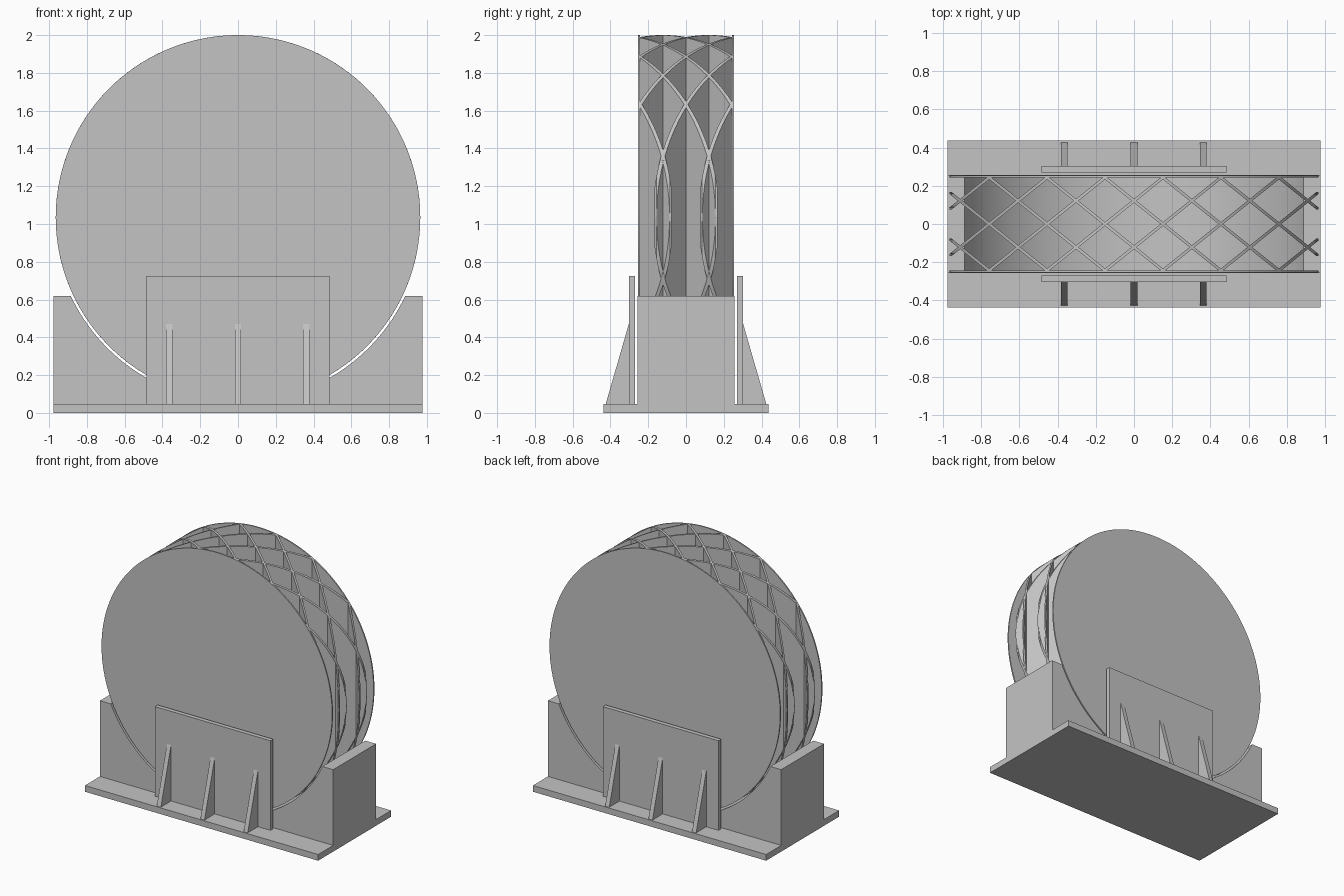
import bpy, bmesh
from math import sqrt, sin, cos, acos, atan2, pi

cube = bpy.data.objects.get("Cube")
if cube:
    bpy.data.objects.remove(cube, do_unlink=True)

grey = bpy.data.materials.new("light_grey")
grey.use_nodes = True
COLOUR = (0.55, 0.55, 0.55, 1)
grey.diffuse_color = COLOUR
grey.node_tree.nodes["Principled BSDF"].inputs["Base Color"].default_value = COLOUR

R, CZ = 0.965, 1.035          # drum radius and axis height
FLOOR = 0.047                 # top of the base plate
DISC_IN, DISC_OUT = 0.243, 0.253


def finish(name, bm, smooth=False):
    bmesh.ops.recalc_face_normals(bm, faces=bm.faces)
    mesh = bpy.data.meshes.new(name)
    bm.to_mesh(mesh)
    bm.free()
    mesh.materials.append(grey)
    obj = bpy.data.objects.new(name, mesh)
    bpy.context.collection.objects.link(obj)
    if smooth:
        bpy.ops.object.select_all(action='DESELECT')
        obj.select_set(True)
        bpy.context.view_layer.objects.active = obj
        bpy.ops.object.shade_smooth_by_angle()
    return obj


def prism(name, points, axis, lo, hi, smooth=False):
    """Extrude a profile along x (points are y, z) or y (points are x, z)."""
    bm = bmesh.new()

    def place(p, d):
        return (d, p[0], p[1]) if axis == "x" else (p[0], d, p[1])

    a = [bm.verts.new(place(p, lo)) for p in points]
    b = [bm.verts.new(place(p, hi)) for p in points]
    bm.faces.new(a)
    bm.faces.new(b[::-1])
    for i in range(len(a)):
        j = (i + 1) % len(a)
        bm.faces.new((a[i], b[i], b[j], a[j]))
    return finish(name, bm, smooth)


def rect(w, z0, z1):
    return [(-w, z0), (w, z0), (w, z1), (-w, z1)]


# Base plate
prism("base_plate", rect(0.976, 0, FLOOR), "y", -0.436, 0.436)

# Cradle block with a round seat for the drum
SEAT, TOP = 0.978, 0.62
half = acos((CZ - TOP) / SEAT)
arc = [(SEAT * sin(a), CZ - SEAT * cos(a))
       for a in (half - 2 * half * i / 64 for i in range(65))]
prism("cradle_block", [(-0.976, FLOOR), (0.976, FLOOR), (0.976, TOP)] + arc + [(-0.976, TOP)],
      "y", -0.256, 0.256, True)

# Side discs, side plates and gussets on front and back
circle = [(R * cos(2 * pi * i / 160), CZ + R * sin(2 * pi * i / 160)) for i in range(160)]
for side, s in (("front", -1), ("back", 1)):
    prism(side + "_disc", circle, "y", s * DISC_IN, s * DISC_OUT, True)
    prism(side + "_plate", rect(0.484, FLOOR, 0.725), "y", s * 0.27, s * 0.303)
    for label, x in (("right", -0.365), ("middle", 0), ("left", 0.362)):
        prism(f"{side}_{label}_gusset",
              [(s * 0.303, FLOOR), (s * 0.425, FLOOR), (s * 0.303, 0.47)],
              "x", x - 0.017, x + 0.017)

# Diagonal upright walls between the discs, trimmed to the drum outline
CELL = 0.303
SLOPE = CELL / DISC_IN
HALF_WALL = 0.0125
STEPS = 28


def wall(bm, c, sign):
    xa, xb = max(-R, c - CELL), min(R, c + CELL)
    ta, tb = acos(xa / R), acos(xb / R)
    rings = []
    for i in range(STEPS + 1):
        x = R * cos(ta + (tb - ta) * i / STEPS)
        y = sign * (x - c) / SLOPE
        ring = []
        for off, up in ((-1, -1), (1, -1), (1, 1), (-1, 1)):
            px = max(-R, min(R, x + off * HALF_WALL))
            h = max(sqrt(max(R * R - px * px, 0)), 0.001)
            ring.append(bm.verts.new((px, y, CZ + up * h)))
        rings.append(ring)
    for p, q in zip(rings, rings[1:]):
        for i in range(4):
            j = (i + 1) % 4
            bm.faces.new((p[i], p[j], q[j], q[i]))
    bm.faces.new(rings[0])
    bm.faces.new(rings[-1][::-1])


for name, sign in (("rising_lattice_walls", 1), ("falling_lattice_walls", -1)):
    bm = bmesh.new()
    for i in range(-4, 4):
        wall(bm, CELL * (i + 0.5), sign)
    finish(name, bm)
